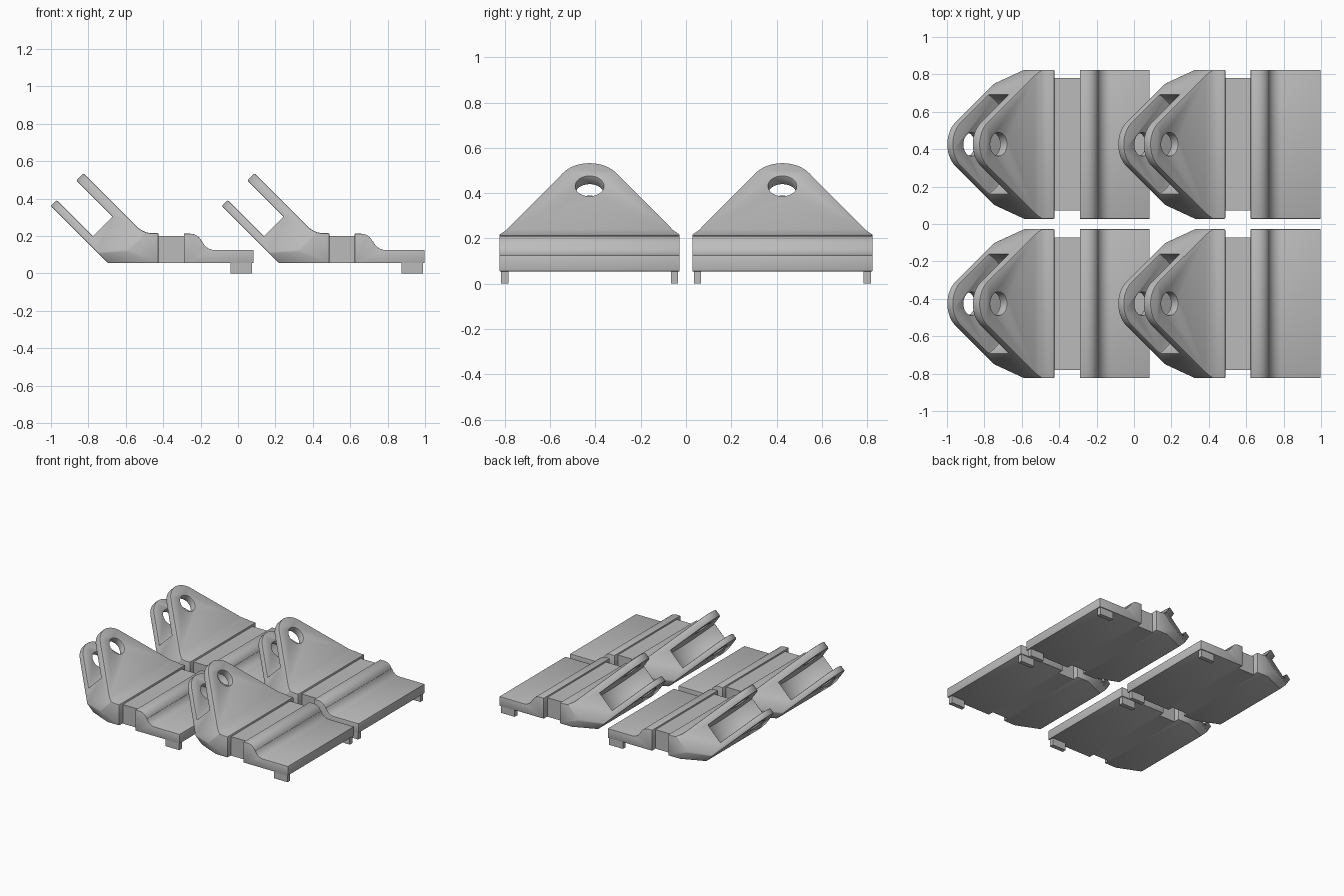
import bpy, bmesh
from math import sin, cos, radians, sqrt
from mathutils import Vector

cube = bpy.data.objects.get("Cube")
if cube:
    bpy.data.objects.remove(cube, do_unlink=True)

grey = bpy.data.materials.new("plain_grey")
grey.use_nodes = True
grey.diffuse_color = (0.5, 0.5, 0.5, 1)
grey.node_tree.nodes["Principled BSDF"].inputs["Base Color"].default_value = (0.5, 0.5, 0.5, 1)

X, Y, Z = Vector((1, 0, 0)), Vector((0, 1, 0)), Vector((0, 0, 1))
U = Vector((-1, 0, 1)).normalized()   # along the tilted ears
N = Vector((1, 0, 1)).normalized()    # through the tilted ears
HALF = 0.398                          # half width of one link
TIP, TIP_R = 0.817, 0.145             # ear hole centre and tip radius


def arc(cx, cy, r, start, end, steps):
    angles = [radians(start + (end - start) * i / steps) for i in range(steps + 1)]
    return [(cx + r * cos(a), cy + r * sin(a)) for a in angles]


def prism(name, points, a, b, c, low, high):
    """Extrude an outline drawn on axes a, b along axis c."""
    bm = bmesh.new()
    face = bm.faces.new([bm.verts.new(a * p + b * q + c * low) for p, q in points])
    new = bmesh.ops.extrude_face_region(bm, geom=[face])["geom"]
    bmesh.ops.translate(bm, vec=c * (high - low),
                        verts=[v for v in new if isinstance(v, bmesh.types.BMVert)])
    bmesh.ops.recalc_face_normals(bm, faces=bm.faces)
    mesh = bpy.data.meshes.new(name)
    bm.to_mesh(mesh)
    bm.free()
    mesh.materials.append(grey)
    ob = bpy.data.objects.new(name, mesh)
    bpy.context.collection.objects.link(ob)
    return ob


def activate(ob):
    bpy.ops.object.select_all(action='DESELECT')
    ob.select_set(True)
    bpy.context.view_layer.objects.active = ob


def cut(ob, tool, operation):
    mod = ob.modifiers.new("cut", 'BOOLEAN')
    mod.operation, mod.object, mod.solver = operation, tool, 'EXACT'
    activate(ob)
    bpy.ops.object.modifier_apply(modifier=mod.name)
    bpy.data.objects.remove(tool, do_unlink=True)


def finish(ob, width):
    if width:
        mod = ob.modifiers.new("soft_edges", 'BEVEL')
        mod.width, mod.segments = width, 2
        mod.limit_method, mod.angle_limit = 'ANGLE', radians(40)
        activate(ob)
        bpy.ops.object.modifier_apply(modifier=mod.name)
    activate(ob)
    bpy.ops.object.shade_smooth_by_angle(angle=radians(30))


# Flat plate with its rounded ridge
ridge = arc(-0.255, 0.147, 0.065, 90, 20, 8) + arc(-0.125, 0.195, 0.07, 200, 270, 8)
plate = prism("base_plate", [(-0.29, 0.055), (-0.29, 0.212)] + ridge
              + [(0.084, 0.125), (0.084, 0.055)], X, Z, Y, -HALF, HALF)
finish(plate, 0.006)

# Narrow neck between plate and ears
neck = prism("neck", [(-0.44, 0.055), (-0.44, 0.2), (-0.28, 0.2), (-0.28, 0.055)],
             X, Z, Y, -0.355, 0.355)
finish(neck, 0)

# Ear block: side profile, then trimmed to its tapered outline
head = prism("ear_block", [(-0.425, 0.055), (-0.425, 0.215), (-0.465, 0.215),
                           (-0.49, 0.219), (-0.51, 0.228), (-0.53, 0.24),
                           (-0.99, 0.7), (-1.2, 0.56), (-0.695, 0.055)],
             X, Z, Y, -0.5, 0.5)
slope = 1 / sqrt(2)
wide = 0.6
start = 0.5 - (wide - 0.4) / slope
outline = [(-1, wide), (start, wide)] + arc(TIP, 0, TIP_R, 54.7, -54.7, 20) \
    + [(start, -wide), (-1, -wide)]
cut(head, prism("taper_tool", outline, U, Y, N, -1, 1), 'INTERSECT')

# Lower corners are chamfered along the ear direction
section = [(-0.473, 0.312), (-0.332, HALF), (1, HALF)]
section += [(n, -y) for n, y in reversed(section)]
cut(head, prism("chamfer_tool", section, N, Y, U, -2, 2), 'INTERSECT')

# Round-bottomed slot between the ears, and the pin hole
cut(head, prism("slot_tool", arc(TIP, 0, 0.295, 0, 354.375, 63), U, Y, N,
                -0.408, -0.26), 'DIFFERENCE')
cut(head, prism("hole_tool", arc(TIP, 0, 0.062, 0, 348.75, 31), U, Y, N,
                -1, 1), 'DIFFERENCE')
finish(head, 0.006)

# Two small feet under the plate end
parts = [plate, neck, head]
for side, name in ((1, "left_foot"), (-1, "right_foot")):
    foot = prism(name, [(-0.04, 0), (-0.04, 0.065), (0.076, 0.065), (0.076, 0)],
                 X, Z, Y, side * 0.375 - 0.016, side * 0.375 + 0.016)
    finish(foot, 0)
    parts.append(foot)

# Repeat the link in a two by two layout
for part in parts:
    base = part.name
    for dx in (0, 0.914):
        for dy in (-0.426, 0.426):
            if dx == 0 and dy < 0:
                ob = part
            else:
                ob = part.copy()
                bpy.context.collection.objects.link(ob)
            ob.name = base + ("_rear" if dx == 0 else "_front") + ("_near" if dy < 0 else "_far")
            ob.location = (dx, dy, 0)
